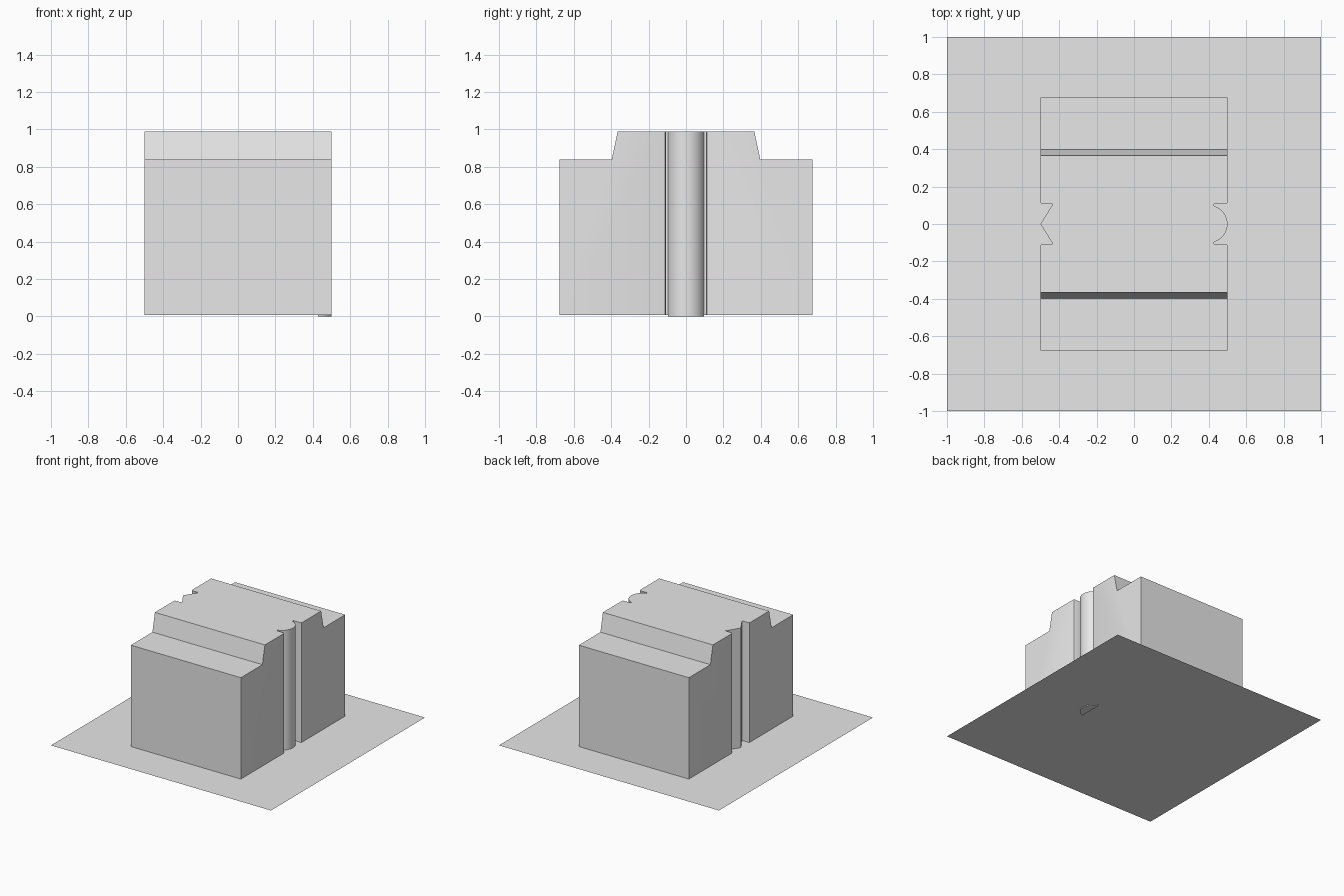
import bpy, bmesh, math
from mathutils import Vector

if "Cube" in bpy.data.objects:
    bpy.data.objects.remove(bpy.data.objects["Cube"])

BASE, STEP, TOP = 0.007, 0.84, 0.99
HALF_X, HALF_Y = 0.5, 0.677

grey = bpy.data.materials.new("light grey")
grey.diffuse_color = (0.8, 0.8, 0.8, 1)
grey.use_nodes = True
grey.node_tree.nodes["Principled BSDF"].inputs["Base Color"].default_value = grey.diffuse_color


def prism(name, outline, direction):
    """Extrude a closed 3D outline along a direction."""
    bm = bmesh.new()
    face = bm.faces.new([bm.verts.new(p) for p in outline])
    new = bmesh.ops.extrude_face_region(bm, geom=[face])["geom"]
    verts = [v for v in new if isinstance(v, bmesh.types.BMVert)]
    bmesh.ops.translate(bm, verts=verts, vec=Vector(direction))
    bmesh.ops.recalc_face_normals(bm, faces=bm.faces)
    mesh = bpy.data.meshes.new(name)
    bm.to_mesh(mesh)
    bm.free()
    obj = bpy.data.objects.new(name, mesh)
    bpy.context.collection.objects.link(obj)
    mesh.materials.append(grey)
    return obj


def activate(obj):
    bpy.ops.object.select_all(action="DESELECT")
    obj.select_set(True)
    bpy.context.view_layer.objects.active = obj


def mirrored(points):
    """Points running outwards in +y, preceded by their mirror in y."""
    return [(x, -y) for x, y in reversed(points) if y > 1e-6] + points


# Round rib outline, from its tip round to the flat chord
CX, R, CHORD, END = 0.40, 0.1, 0.428, math.acos(0.28)
arc = [(CX + R * math.cos(END * i / 12), R * math.sin(END * i / 12))
       for i in range(13)]
rounded_lip = [(0.492, 0.108), (0.498, 0.111), (HALF_X, 0.117)]

# Plan: round rib in the right groove, pointed rib in the left groove
right = mirrored(arc + [(CHORD, 0.108)] + rounded_lip + [(HALF_X, HALF_Y)])
left = mirrored([(HALF_X, 0), (0.433, 0.108)] + rounded_lip
                + [(HALF_X, HALF_Y)])
plan = right + [(-x, y) for x, y in reversed(left)]
block = prism("stepped_block", [(x, y, BASE) for x, y in plan],
              (0, 0, TOP + 0.1))

# Side profile: raised middle with sloping sides between two low steps
half = [(0.365, TOP), (0.397, STEP), (HALF_Y + 0.1, STEP),
        (HALF_Y + 0.1, -0.1)]
side = half + [(-y, z) for y, z in reversed(half)]
cutter = prism("profile_cutter", [(-1, y, z) for y, z in side], (2, 0, 0))
cutter.hide_render = True

activate(block)
mod = block.modifiers.new("profile", "BOOLEAN")
mod.operation = "INTERSECT"
mod.solver = "EXACT"
mod.object = cutter
bpy.ops.object.modifier_apply(modifier=mod.name)
bpy.data.objects.remove(cutter)
activate(block)
bpy.ops.object.shade_smooth_by_angle(angle=math.radians(30))

# Foot of the round rib, reaching just below the base sheet
foot = prism("rib_foot", [(x, y, 0) for x, y in mirrored(arc)], (0, 0, BASE))
activate(foot)
bpy.ops.object.shade_smooth_by_angle(angle=math.radians(30))

# Thin square sheet under the block
bpy.ops.mesh.primitive_plane_add(size=2, location=(0, 0, 0.006))
sheet = bpy.context.object
sheet.name = "base_sheet"
sheet.data.materials.append(grey)
